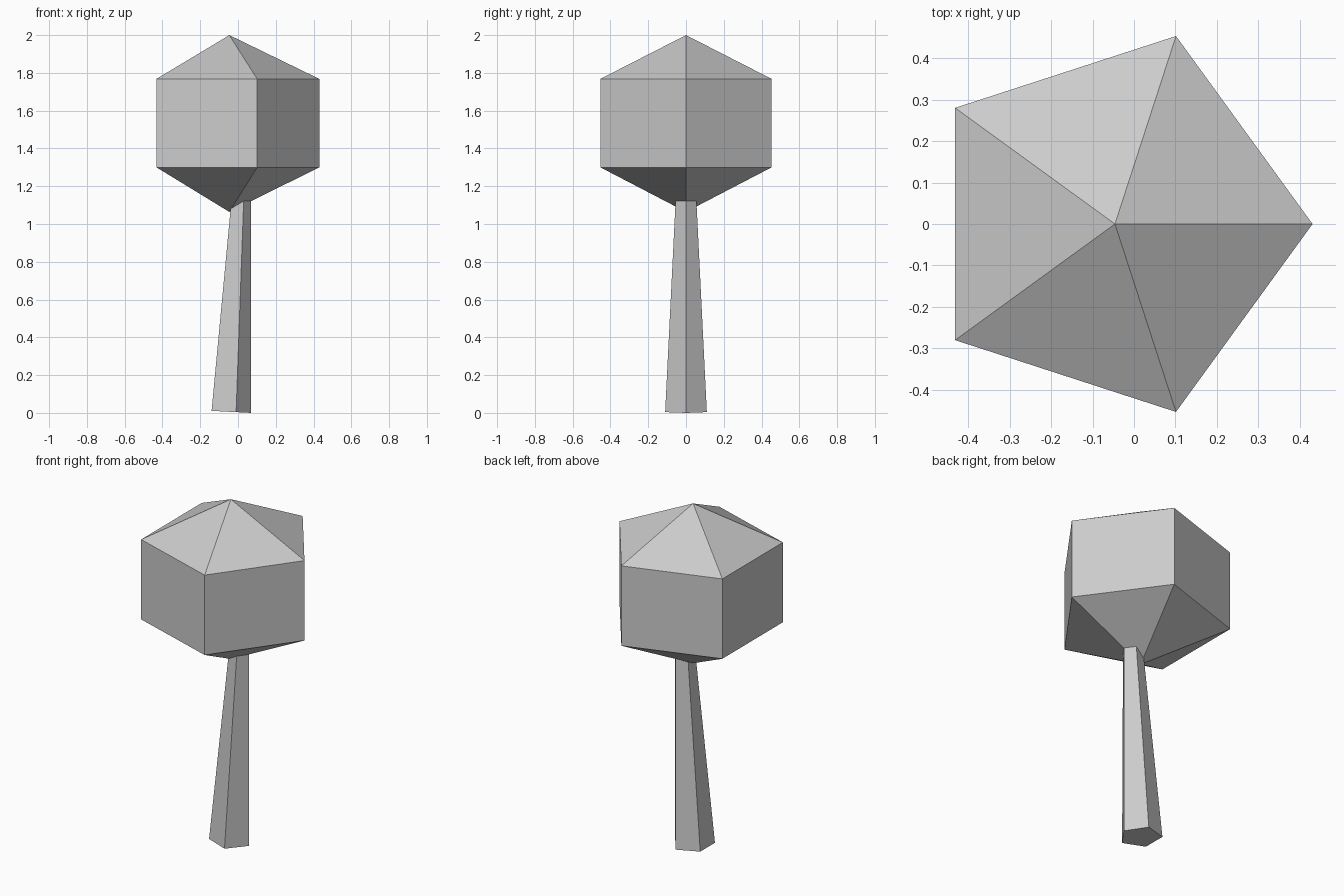
import bpy
import bmesh
from math import cos, sin, tau
from mathutils import Vector

SIDES = 5

cube = bpy.data.objects.get("Cube")
if cube:
    bpy.data.objects.remove(cube, do_unlink=True)

grey = bpy.data.materials.new("light_grey")
grey.use_nodes = True
colour = (0.6, 0.6, 0.6, 1.0)
grey.diffuse_color = colour
grey.node_tree.nodes["Principled BSDF"].inputs["Base Color"].default_value = colour


def add_ring(bm, centre, radius, lean=0.0):
    """Pentagon with a corner towards +x; lean lowers the +x side."""
    ring = []
    for i in range(SIDES):
        x = radius * cos(tau * i / SIDES)
        y = radius * sin(tau * i / SIDES)
        ring.append(bm.verts.new(Vector(centre) + Vector((x, y, -lean * x))))
    return ring


def bridge(bm, low, high):
    for i in range(SIDES):
        j = (i + 1) % SIDES
        bm.faces.new((low[i], low[j], high[j], high[i]))


def fan(bm, ring, tip):
    for i in range(SIDES):
        bm.faces.new((ring[i], ring[(i + 1) % SIDES], tip))


def finish(bm, name):
    bmesh.ops.recalc_face_normals(bm, faces=bm.faces)
    mesh = bpy.data.meshes.new(name)
    bm.to_mesh(mesh)
    bm.free()
    mesh.materials.append(grey)
    obj = bpy.data.objects.new(name, mesh)
    bpy.context.collection.objects.link(obj)
    return obj


# Crown: pentagonal prism with a pointed top and underside
AXIS_X = -0.046
bm = bmesh.new()
lower = add_ring(bm, (AXIS_X, 0, 1.30), 0.477)
upper = add_ring(bm, (AXIS_X, 0, 1.768), 0.477)
bridge(bm, lower, upper)
fan(bm, upper, bm.verts.new((AXIS_X, 0, 2.0)))
fan(bm, lower, bm.verts.new((AXIS_X, 0, 1.064)))
finish(bm, "crown")

# Trunk: leaning, tapered pentagonal post with its top inside the crown
LEAN = 0.052
bm = bmesh.new()
foot = add_ring(bm, (AXIS_X, 0, 0.006), 0.116, LEAN)
head = add_ring(bm, (0.015, 0, 1.18), 0.055, LEAN)
bridge(bm, foot, head)
bm.faces.new(foot)
bm.faces.new(head)
finish(bm, "trunk")
